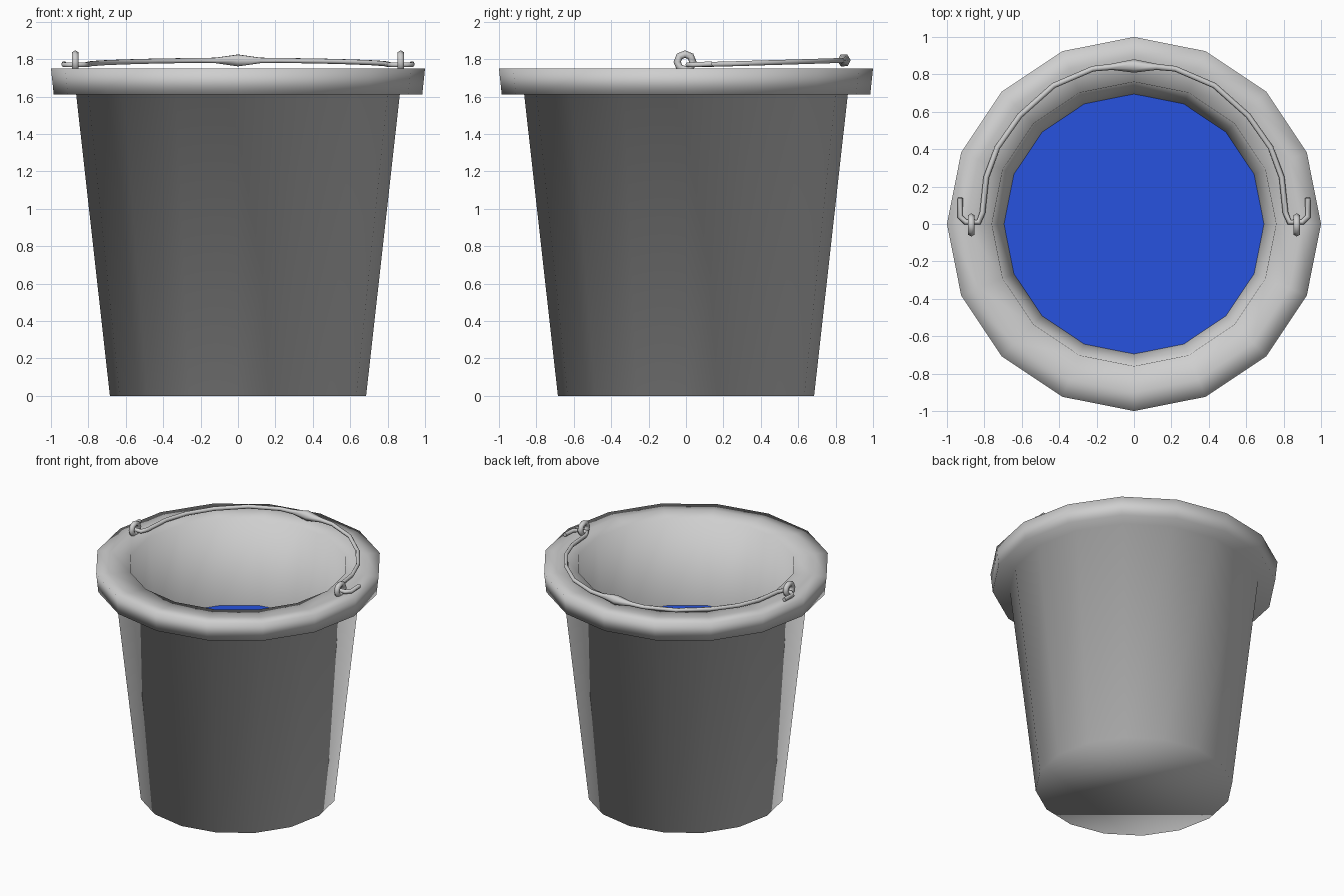
import bpy, bmesh, math

cube = bpy.data.objects.get("Cube")
if cube:
    bpy.data.objects.remove(cube)

SIDES = 16


def make_material(name, color):
    mat = bpy.data.materials.new(name)
    mat.use_nodes = True
    mat.diffuse_color = color
    bsdf = next(n for n in mat.node_tree.nodes if n.type == 'BSDF_PRINCIPLED')
    bsdf.inputs["Base Color"].default_value = color
    return mat


grey = make_material("grey metal", (0.62, 0.62, 0.62, 1))
blue = make_material("blue water", (0.02, 0.085, 0.74, 1))


def lathe(name, profile, mat):
    """Turn (radius, height) points round z and close both ends."""
    bm = bmesh.new()
    rings = []
    for r, z in profile:
        angles = [math.tau * i / SIDES for i in range(SIDES)]
        rings.append([bm.verts.new((r * math.cos(a), r * math.sin(a), z)) for a in angles])
    for low, high in zip(rings, rings[1:]):
        for i in range(SIDES):
            j = (i + 1) % SIDES
            bm.faces.new((low[i], low[j], high[j], high[i]))
    if len(rings) > 1:
        bm.faces.new(rings[0][::-1])
    bm.faces.new(rings[-1])
    for f in bm.faces:
        f.smooth = True
    mesh = bpy.data.meshes.new(name)
    bm.to_mesh(mesh)
    bm.free()
    mesh.materials.append(mat)
    obj = bpy.data.objects.new(name, mesh)
    bpy.context.collection.objects.link(obj)
    return obj


# Bucket: outer wall, overhanging rim, inner wall and floor
lathe("bucket", [(0.685, 0), (0.865, 1.61), (0.985, 1.61), (1.0, 1.75),
                 (0.9, 1.75), (0.76, 1.745), (0.695, 1.11), (0.59, 0.1)], grey)

# Water surface
lathe("water", [(0.695, 1.11)], blue)

# Wire handle lying against the back of the rim: x, y, z, thickness
half = [(0.93, 0.14, 1.775, 1), (0.93, 0.04, 1.77, 1), (0.90, 0.01, 1.77, 1),
        (0.83, 0.01, 1.77, 1), (0.81, 0.06, 1.77, 1), (0.79, 0.25, 1.775, 1),
        (0.73, 0.41, 1.78, 1), (0.61, 0.58, 1.785, 1), (0.43, 0.74, 1.79, 1),
        (0.22, 0.83, 1.793, 1), (0.12, 0.84, 1.793, 1.1)]
path = half + [(0, 0.845, 1.793, 2.4)] + [(-x, y, z, t) for x, y, z, t in half[::-1]]
curve = bpy.data.curves.new("handle", 'CURVE')
curve.dimensions = '3D'
curve.bevel_depth = 0.015
curve.bevel_resolution = 1
curve.use_fill_caps = True
spline = curve.splines.new('POLY')
spline.points.add(len(path) - 1)
for point, (x, y, z, t) in zip(spline.points, path):
    point.co = (x, y, z, 1)
    point.radius = t
curve.materials.append(grey)
handle = bpy.data.objects.new("handle", curve)
bpy.context.collection.objects.link(handle)
bpy.ops.object.select_all(action='DESELECT')
handle.select_set(True)
bpy.context.view_layer.objects.active = handle
bpy.ops.object.convert(target='MESH')
bpy.ops.object.shade_smooth()

# Rings that hold the handle on the rim
for side, x in (("left", 0.87), ("right", -0.87)):
    bpy.ops.mesh.primitive_torus_add(
        location=(x, -0.005, 1.785), rotation=(0, math.pi / 2, 0),
        major_segments=8, minor_segments=6, major_radius=0.042, minor_radius=0.02)
    ring = bpy.context.object
    ring.name = side + "_handle_ring"
    ring.data.materials.append(grey)
    bpy.ops.object.shade_smooth()
